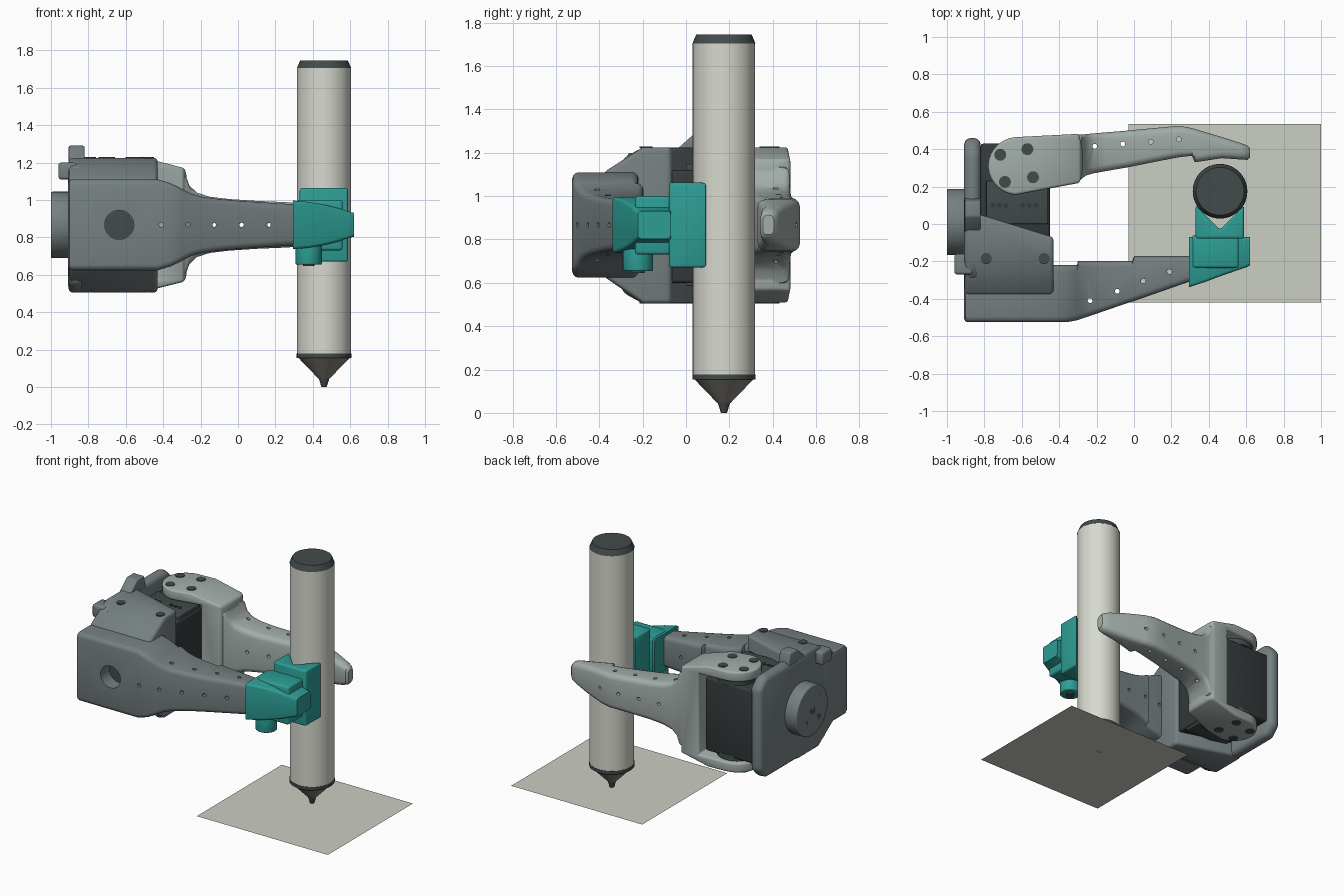
import bpy, bmesh, math
from mathutils import Matrix

cube = bpy.data.objects.get("Cube")
if cube:
    bpy.data.objects.remove(cube, do_unlink=True)

ZC = 0.867  # height of the gripper's mid plane
parts, cutters = [], []

def material(name, r, g, b):
    m = bpy.data.materials.new(name)
    m.use_nodes = True
    m.diffuse_color = (r, g, b, 1)
    bsdf = next(n for n in m.node_tree.nodes if n.type == 'BSDF_PRINCIPLED')
    bsdf.inputs["Base Color"].default_value = (r, g, b, 1)
    return m

SLATE = material("slate_grey", 0.18, 0.215, 0.22)
SILVER = material("pale_grey", 0.36, 0.42, 0.40)
TEAL = material("teal", 0.026, 0.34, 0.30)
BLACK = material("motor_black", 0.035, 0.042, 0.043)
DARK = material("dark_trim", 0.055, 0.07, 0.07)
IVORY = material("ivory", 0.68, 0.70, 0.62)
TAUPE = material("taupe", 0.23, 0.22, 0.19)
PAPER = material("paper", 0.60, 0.62, 0.55)

def soften(ob, width):
    mod = ob.modifiers.new("soft_edges", 'BEVEL')
    mod.width, mod.segments = width, 3
    mod.limit_method, mod.angle_limit = 'ANGLE', math.radians(35)

def finish(name, bm, mat, bevel=0.0):
    """Turn a bmesh into a part, or into a cutter when it has no material."""
    bmesh.ops.recalc_face_normals(bm, faces=bm.faces)
    me = bpy.data.meshes.new(name)
    bm.to_mesh(me)
    bm.free()
    ob = bpy.data.objects.new(name, me)
    bpy.context.collection.objects.link(ob)
    (parts if mat else cutters).append(ob)
    if mat:
        me.materials.append(mat)
    if bevel:
        soften(ob, bevel)
    return ob

def prism(name, pts, axis, lo, hi, mat=None, bevel=0.0):
    """Extrude a 2D outline along one axis."""
    place = {'X': lambda a, b, h: (h, a, b), 'Y': lambda a, b, h: (a, h, b),
             'Z': lambda a, b, h: (a, b, h)}[axis]
    bm = bmesh.new()
    rings = [[bm.verts.new(place(a, b, h)) for a, b in pts] for h in (lo, hi)]
    for ring in rings:
        bm.faces.new(ring)
    for i in range(len(pts)):
        j = (i + 1) % len(pts)
        bm.faces.new((rings[0][i], rings[0][j], rings[1][j], rings[1][i]))
    return finish(name, bm, mat, bevel)

def box(name, x, y, z, mat, bevel=0.0):
    return prism(name, [(x[0], y[0]), (x[1], y[0]), (x[1], y[1]), (x[0], y[1])], 'Z', *z, mat, bevel)

def loft(name, sections, mat, corner=0.03):
    """Skin rounded rectangles (x, y min, y max, half height) along x."""
    bm = bmesh.new()
    rings = []
    for x, y0, y1, h in sections:
        c = min(corner, h * 0.6, (y1 - y0) * 0.4)
        ring = []
        for k, (sy, sz) in enumerate(((1, 1), (-1, 1), (-1, -1), (1, -1))):
            cy, cz = (y1 - c if sy > 0 else y0 + c), ZC + sz * (h - c)
            for t in range(4):
                a = math.radians(90 * k + 30 * t)
                ring.append(bm.verts.new((x, cy + c * math.cos(a), cz + c * math.sin(a))))
        rings.append(ring)
    for r, s in zip(rings, rings[1:]):
        for i in range(len(r)):
            j = (i + 1) % len(r)
            bm.faces.new((r[i], r[j], s[j], s[i]))
    bm.faces.new(rings[0])
    bm.faces.new(rings[-1])
    return finish(name, bm, mat)

def cylinder(name, centre, axis, length, r1, mat=None, r2=None, seg=32, bevel=0.0):
    rot = {'X': Matrix.Rotation(math.pi / 2, 4, 'Y'), 'Y': Matrix.Rotation(-math.pi / 2, 4, 'X'),
           'Z': Matrix()}[axis]
    bm = bmesh.new()
    bmesh.ops.create_cone(bm, cap_ends=True, segments=seg, radius1=r1, radius2=r1 if r2 is None else r2,
                          depth=length, matrix=Matrix.Translation(centre) @ rot)
    return finish(name, bm, mat, bevel)

def boolean(target, cutter, operation='DIFFERENCE'):
    mod = target.modifiers.new("cut", 'BOOLEAN')
    mod.object, mod.operation, mod.solver = cutter, operation, 'EXACT'
    cutter.hide_render = True

# Fixed jaw: front block flowing into the tapering arm
fixed_jaw = loft("fixed_jaw", [
    (-0.908, -0.507, -0.238, 0.225), (-0.902, -0.52, -0.225, 0.238), (-0.888, -0.525, -0.22, 0.243),
    (-0.43, -0.525, -0.22, 0.243), (-0.36, -0.525, -0.22, 0.222),
    (-0.305, -0.515, -0.22, 0.196), (-0.30, -0.513, -0.197, 0.192), (-0.25, -0.496, -0.197, 0.167),
    (-0.19, -0.476, -0.197, 0.15), (-0.10, -0.445, -0.197, 0.138), (-0.01, -0.415, -0.197, 0.13),
    (0.0, -0.412, -0.172, 0.129), (0.32, -0.30, -0.172, 0.108)], SLATE)
boolean(fixed_jaw, cylinder("socket_cutter", (-0.635, -0.5, ZC), 'Y', 0.16, 0.078))
cylinder("socket_floor", (-0.635, -0.424, ZC), 'Y', 0.008, 0.077, DARK)
for x, y in ((-0.235, -0.41), (-0.09, -0.36), (0.05, -0.305), (0.19, -0.255)):
    boolean(fixed_jaw, cylinder("pin_cutter", (x, y, ZC), 'Z', 0.6, 0.013, seg=12))
for i in range(5):
    boolean(fixed_jaw, cylinder("face_pin_cutter", (-0.41 + 0.143 * i, -0.4, ZC), 'Y', 0.7, 0.012, seg=12))

# Motor housing: octagonal shell trimmed to a slanted rear edge
housing = prism("motor_housing", [(-0.38, 0.63), (-0.2, 0.505), (0.08, 0.505), (0.08, 1.225),
                                  (-0.2, 1.225), (-0.38, 1.11)], 'X', -0.905, -0.43, SLATE)
boolean(housing, prism("housing_trim", [(-1, -0.6), (-0.4, -0.6), (-0.4, -0.08), (-0.82, 0.05),
                                        (-1, 0.05)], 'Z', 0.3, 1.5), 'INTERSECT')
soften(housing, 0.02)
for side in (-1, 1):
    for x in (-0.79, -0.48):
        cylinder("housing_screw", (x, -0.185, ZC + side * 0.358), 'Z', 0.008, 0.03, DARK, seg=16)

# Back plate with its mounting flange and cable lugs
prism("back_plate", [(-0.3, 0.56), (-0.2, 0.505), (0.39, 0.505), (0.46, 0.575), (0.46, 1.155),
                     (0.39, 1.225), (-0.2, 1.225), (-0.3, 1.17)], 'X', -0.908, -0.82, SLATE, 0.035)
cylinder("wrist_flange", (-0.95, 0.01, ZC), 'X', 0.10, 0.177, SLATE, seg=48, bevel=0.008)
cylinder("flange_bore", (-0.9985, 0.01, ZC), 'X', 0.003, 0.035, DARK, seg=20)
for i in range(4):
    a = math.pi / 4 + i * math.pi / 2
    cylinder("flange_hole", (-0.9985, 0.01 + 0.1 * math.cos(a), ZC + 0.1 * math.sin(a)), 'X',
             0.003, 0.024, DARK, seg=16)
box("cable_lug_side", (-0.96, -0.86), (-0.27, -0.16), (1.11, 1.2), SLATE, 0.015)
prism("cable_lug_top", [(-0.06, 1.2), (0.14, 1.2), (0.12, 1.29), (0.04, 1.29)], 'X',
      -0.905, -0.82, SLATE, 0.008)

# Motor body, its end plates and the output horns
box("motor_body", (-0.82, -0.45), (-0.1, 0.43), (0.60, 1.12), BLACK, 0.015)
for side in (-1, 1):
    z = ZC + side * 0.262
    box("motor_end_plate", (-0.79, -0.46), (0.0, 0.23), (z - 0.02, z + 0.02), DARK, 0.006)
    cylinder("motor_horn", (-0.62, 0.31, ZC + side * 0.265), 'Z', 0.04, 0.13, DARK)
    for i in range(6):
        x = -0.755 + 0.035 * i + (0.055 if i > 2 else 0)
        cylinder("motor_screw", (x, 0.1, ZC + side * 0.284), 'Z', 0.006, 0.013, BLACK, seg=10)

# Moving jaw: forked bracket holding the motor
bracket = prism("moving_jaw_bracket", [
    (-0.82, 1.225), (-0.5, 1.225), (-0.285, 1.17), (-0.275, 1.13), (-0.275, 0.604), (-0.285, 0.564),
    (-0.5, 0.51), (-0.82, 0.51), (-0.82, 0.58), (-0.43, 0.58), (-0.43, 1.154), (-0.82, 1.154)],
    'Y', 0.1, 0.55, SILVER)
arc = [(-0.62 + 0.16 * math.cos(math.radians(a)), 0.31 + 0.155 * math.sin(math.radians(a)))
       for a in range(95, 266, 10)]
boolean(bracket, prism("bracket_outline", arc + [(-0.29, 0.22), (-0.262, 0.34), (-0.295, 0.482)],
                       'Z', 0.3, 1.5), 'INTERSECT')
soften(bracket, 0.014)
for side in (-1, 1):
    for x, y in ((-0.715, 0.37), (-0.57, 0.40), (-0.69, 0.225), (-0.54, 0.25)):
        cylinder("horn_screw", (x, y, ZC + side * 0.358), 'Z', 0.008, 0.032, DARK, seg=16)

# Moving jaw: finger sweeping out of the bracket
finger = loft("moving_jaw_finger", [
    (-0.33, 0.225, 0.478, 0.29), (-0.28, 0.24, 0.479, 0.265), (-0.26, 0.258, 0.48, 0.21),
    (-0.22, 0.27, 0.484, 0.172), (-0.15, 0.283, 0.49, 0.15), (-0.05, 0.30, 0.498, 0.138),
    (0.1, 0.33, 0.512, 0.128), (0.24, 0.357, 0.525, 0.122), (0.31, 0.365, 0.513, 0.118),
    (0.325, 0.33, 0.508, 0.117), (0.47, 0.352, 0.465, 0.098), (0.57, 0.345, 0.433, 0.078),
    (0.605, 0.343, 0.42, 0.064), (0.62, 0.355, 0.405, 0.045)], SILVER, 0.035)
for i in range(4):
    boolean(finger, cylinder("pin_cutter", (-0.21 + 0.15 * i, 0.415 + 0.0125 * i, ZC), 'Z', 0.6, 0.013, seg=12))
    boolean(finger, cylinder("face_pin_cutter", (-0.13 + 0.15 * i, 0.4, ZC), 'Y', 0.5, 0.012, seg=12))

# Teal pen adapter: sleeve, neck, clamp boss and V block
loft("adapter_sleeve", [
    (0.295, -0.338, -0.07, 0.13), (0.38, -0.31, -0.07, 0.122), (0.46, -0.28, -0.07, 0.108),
    (0.54, -0.252, -0.07, 0.088), (0.60, -0.232, -0.07, 0.068), (0.62, -0.222, -0.07, 0.064)], TEAL, 0.016)
box("adapter_neck", (0.31, 0.56), (-0.235, -0.06), (0.73, 1.0), TEAL, 0.015)
cylinder("clamp_boss", (0.378, -0.222, 0.72), 'Z', 0.13, 0.07, TEAL, bevel=0.006)
cylinder("clamp_screw", (0.378, -0.222, 0.652), 'Z', 0.012, 0.03, DARK, seg=16)
prism("v_block", [(0.33, -0.078), (0.588, -0.078), (0.588, 0.098), (0.46, -0.03), (0.33, 0.1)],
      'Z', 0.67, 1.063, TEAL, 0.012)

# Marker pen
for name, z0, z1, ra, rb, mat in (
        ("pen_tip", 0.0, 0.045, 0.014, 0.028, DARK), ("pen_cone", 0.045, 0.157, 0.03, 0.138, TAUPE),
        ("pen_collar", 0.155, 0.178, 0.146, 0.146, DARK), ("pen_barrel", 0.178, 1.705, 0.144, 0.144, IVORY),
        ("pen_cap", 1.705, 1.745, 0.145, 0.128, DARK)):
    cylinder(name, (0.46, 0.175, (z0 + z1) / 2), 'Z', z1 - z0, ra, mat, rb, seg=64)

# Sheet of paper
bm = bmesh.new()
bm.faces.new([bm.verts.new(p) for p in ((-0.03, -0.42, 0), (1, -0.42, 0), (1, 0.535, 0), (-0.03, 0.535, 0))])
finish("paper_sheet", bm, PAPER)

# Bake modifiers, drop the cutters and smooth the rounded surfaces
bpy.context.view_layer.update()
graph = bpy.context.evaluated_depsgraph_get()
baked = [(o, bpy.data.meshes.new_from_object(o.evaluated_get(graph))) for o in parts if o.modifiers]
for ob, me in baked:
    ob.modifiers.clear()
    ob.data = me
for ob in cutters:
    bpy.data.objects.remove(ob, do_unlink=True)
bpy.context.view_layer.update()
bpy.ops.object.select_all(action='DESELECT')
for ob in parts:
    ob.select_set(True)
bpy.context.view_layer.objects.active = parts[0]
bpy.ops.object.shade_smooth_by_angle(angle=math.radians(35))
